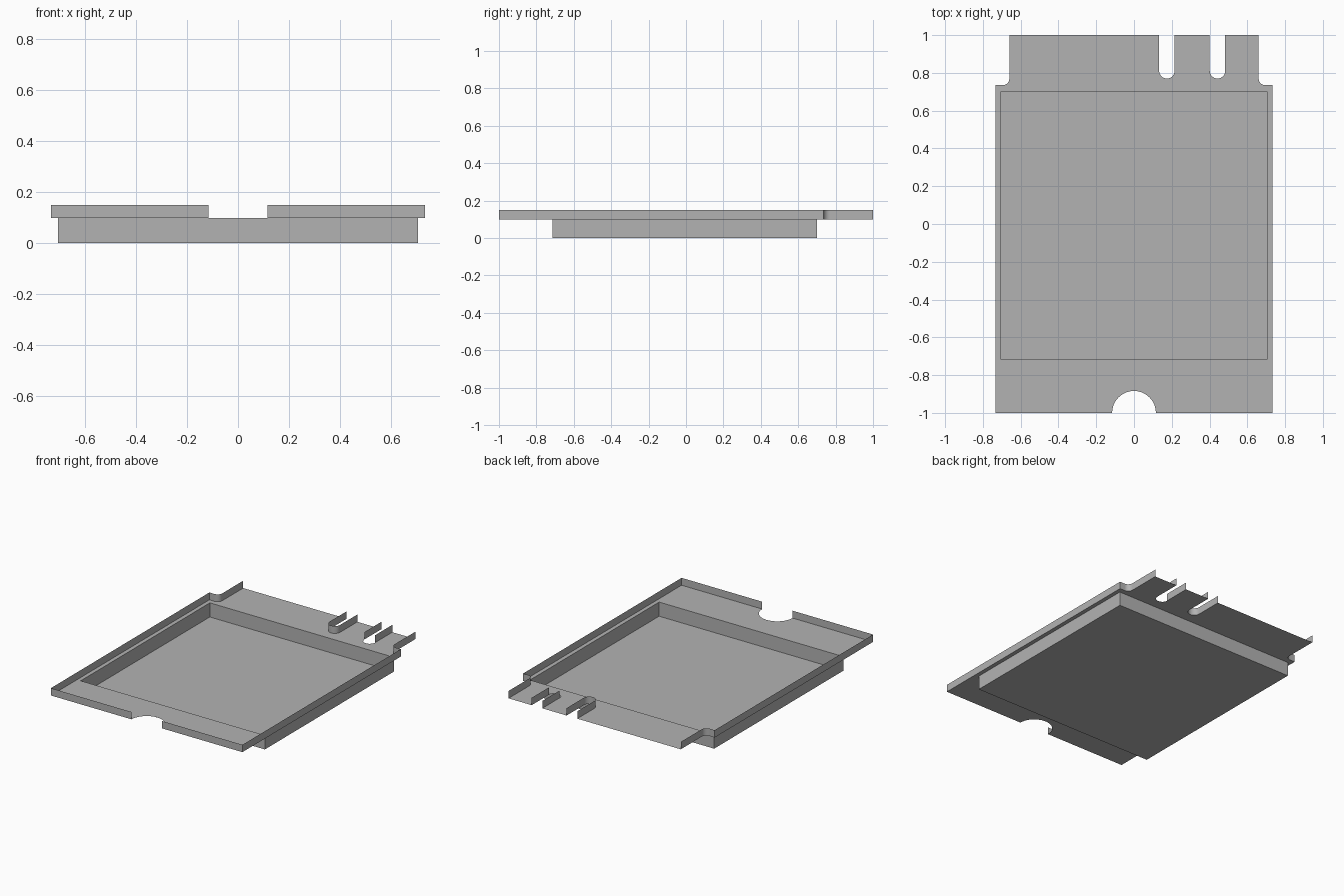
import bpy, bmesh, math
from mathutils import Vector

if "Cube" in bpy.data.objects:
    bpy.data.objects.remove(bpy.data.objects["Cube"], do_unlink=True)

grey = bpy.data.materials.new("plain grey")
grey.use_nodes = True
grey.diffuse_color = (0.45, 0.45, 0.45, 1)
bsdf = grey.node_tree.nodes["Principled BSDF"]
bsdf.inputs["Base Color"].default_value = grey.diffuse_color

FLANGE_Z, TOP_Z = 0.098, 0.149
HALF_W, TAB_W, SHOULDER = 0.734, 0.66, 0.735
FILLET, SLOT_R, SLOT_Y, NOTCH_R = 0.035, 0.041, 0.811, 0.116
PAN_X, PAN_FRONT, PAN_BACK = 0.706, -0.714, 0.70


def finish(bm, name):
    mesh = bpy.data.meshes.new(name)
    bm.to_mesh(mesh)
    bm.free()
    mesh.materials.append(grey)
    obj = bpy.data.objects.new(name, mesh)
    bpy.context.collection.objects.link(obj)
    bpy.ops.object.select_all(action='DESELECT')
    obj.select_set(True)
    bpy.context.view_layer.objects.active = obj
    bpy.ops.object.shade_smooth_by_angle(angle=math.radians(30))
    return obj


def arc(cx, cy, r, start, end, steps=14):
    angles = [math.radians(start + (end - start) * i / steps) for i in range(steps + 1)]
    return [(cx + r * math.cos(a), cy + r * math.sin(a)) for a in angles]


# Outline, counter-clockwise; each run says whether a rim stands on it
outline, walled = [], []


def run(points, rim):
    for p in points:
        if outline and (Vector(p) - Vector(outline[-1])).length < 1e-5:
            continue
        if outline:
            walled.append(rim)
        outline.append(p)


run([(NOTCH_R, -1), (HALF_W, -1), (HALF_W, SHOULDER)], True)
run(arc(TAB_W + FILLET, SHOULDER + FILLET, FILLET, 270, 180), True)
run([(TAB_W, 1)], True)
for x, end_rim in ((0.442, False), (0.174, True)):
    run([(x + SLOT_R, 1)], False)
    run([(x + SLOT_R, SLOT_Y)], True)
    run(arc(x, SLOT_Y, SLOT_R, 0, -180), end_rim)
    run([(x - SLOT_R, 1)], True)
run([(-TAB_W, 1)], False)
run(arc(-TAB_W - FILLET, SHOULDER + FILLET, FILLET, 0, -90), True)
run([(-HALF_W, SHOULDER), (-HALF_W, -1), (-NOTCH_R, -1)], True)
run(arc(0, -1, NOTCH_R, 180, 0, 20)[:-1], False)
walled.append(False)

pan_corners = [(-PAN_X, PAN_FRONT), (PAN_X, PAN_FRONT), (PAN_X, PAN_BACK), (-PAN_X, PAN_BACK)]


def loop(bm, points, z):
    verts = [bm.verts.new((x, y, z)) for x, y in points]
    edges = [bm.edges.new((v, verts[(i + 1) % len(verts)])) for i, v in enumerate(verts)]
    return verts, edges


# Flat flange with the pan opening left out
bm = bmesh.new()
edges = loop(bm, outline, FLANGE_Z)[1] + loop(bm, pan_corners, FLANGE_Z)[1]
bmesh.ops.triangle_fill(bm, use_beauty=True, edges=edges, normal=(0, 0, 1))
for f in bm.faces:
    f.normal_update()
    if f.normal.z < 0:
        f.normal_flip()
finish(bm, "flange")

# Thin rim standing on the walled edges
bm = bmesh.new()
low = [bm.verts.new((x, y, FLANGE_Z)) for x, y in outline]
high = [bm.verts.new((x, y, TOP_Z)) for x, y in outline]
for i, rim in enumerate(walled):
    j = (i + 1) % len(low)
    if rim:
        bm.faces.new((low[i], low[j], high[j], high[i]))
bmesh.ops.delete(bm, geom=[v for v in bm.verts if not v.link_faces], context='VERTS')
finish(bm, "rim")

# Sunken open pan
bm = bmesh.new()
floor = loop(bm, pan_corners, 0)[0]
mouth = loop(bm, pan_corners, FLANGE_Z)[0]
bm.faces.new(floor)
for i in range(4):
    j = (i + 1) % 4
    bm.faces.new((floor[j], floor[i], mouth[i], mouth[j]))
finish(bm, "pan")
